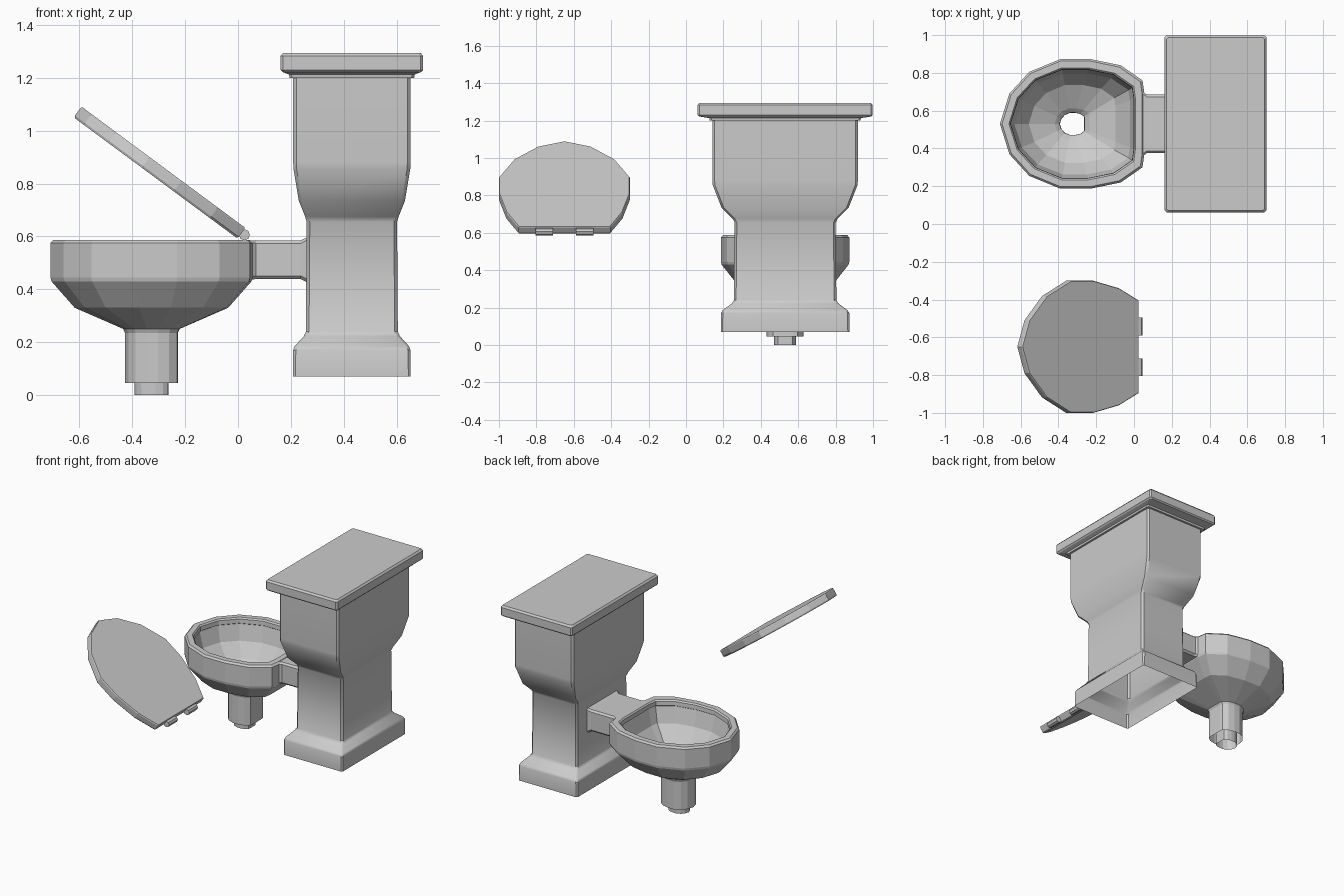
import bpy
import bmesh
import math
from mathutils import Vector

if "Cube" in bpy.data.objects:
    bpy.data.objects.remove(bpy.data.objects["Cube"])


def loft(name, rings, cap_start=False, cap_end=False, smooth=None):
    """Skin a list of closed rings (counter-clockwise about the travel direction)."""
    bm = bmesh.new()
    rows = [[bm.verts.new(p) for p in ring] for ring in rings]
    n = len(rows[0])
    for a, b in zip(rows, rows[1:]):
        for i in range(n):
            j = (i + 1) % n
            bm.faces.new((a[i], a[j], b[j], b[i]))
    if cap_start:
        bm.faces.new(rows[0][::-1])
    if cap_end:
        bm.faces.new(rows[-1])
    mesh = bpy.data.meshes.new(name)
    bm.to_mesh(mesh)
    bm.free()
    ob = bpy.data.objects.new(name, mesh)
    bpy.context.collection.objects.link(ob)
    if smooth:
        bpy.ops.object.select_all(action='DESELECT')
        ob.select_set(True)
        bpy.context.view_layer.objects.active = ob
        bpy.ops.object.shade_smooth_by_angle(angle=math.radians(smooth))
    return ob


def chamfer_rect(hx, hy, c):
    """Counter-clockwise rectangle with cut corners."""
    return [(hx, -hy + c), (hx, hy - c), (hx - c, hy), (-hx + c, hy),
            (-hx, hy - c), (-hx, -hy + c), (-hx + c, -hy), (hx - c, -hy)]


def mirrored(half):
    """Close a half outline, given from the flat end round to the tip, across its axis."""
    return half + [(x, -y) for x, y in half[-2::-1]]


CY = 0.53      # axis of tank and bowl
LID_Y = -0.65  # axis of the separate lid

# Tank with pedestal: one loft, open underneath
tank_sections = [  # z, half width x, half width y, corner cut
    (0.07, 0.222, 0.343, 0.008), (0.17, 0.222, 0.343, 0.010),
    (0.185, 0.216, 0.335, 0.012), (0.222, 0.182, 0.285, 0.012),
    (0.24, 0.174, 0.274, 0.012), (0.655, 0.171, 0.270, 0.012),
    (0.675, 0.177, 0.280, 0.012), (0.735, 0.201, 0.340, 0.012),
    (0.855, 0.221, 0.387, 0.012), (0.88, 0.222, 0.389, 0.012),
    (1.205, 0.222, 0.389, 0.012)]
loft("tank_and_pedestal",
     [[(0.431 + x, CY + y, z) for x, y in chamfer_rect(hx, hy, c)]
      for z, hx, hy, c in tank_sections], cap_end=True, smooth=32)

# Tank cover
cover_sections = [(1.20, 0.236, 0.403, 0.01), (1.213, 0.238, 0.405, 0.01),
                  (1.222, 0.262, 0.460, 0.01), (1.23, 0.270, 0.468, 0.01),
                  (1.283, 0.270, 0.468, 0.01), (1.295, 0.260, 0.458, 0.01)]
loft("tank_cover",
     [[(0.431 + x, CY + y, z) for x, y in chamfer_rect(hx, hy, c)]
      for z, hx, hy, c in cover_sections], cap_start=True, cap_end=True)

# Bowl: outer neck, outside, rim, inside and drain pipe in one skin
outline = mirrored([(0.055, 0.16), (0.045, 0.23), (-0.07, 0.31), (-0.23, 0.343),
                    (-0.39, 0.343), (-0.555, 0.275), (-0.66, 0.16), (-0.71, 0.0)])
BX = -0.328
bowl_sections = [  # z, scale x, scale y
    (0.045, 0.262, 0.287), (0.235, 0.262, 0.287), (0.25, 0.28, 0.305),
    (0.33, 0.76, 0.76), (0.43, 0.99, 0.99), (0.445, 1.0, 1.0),
    (0.575, 1.0, 1.0), (0.587, 0.97, 0.97), (0.587, 0.875, 0.865),
    (0.578, 0.855, 0.84), (0.55, 0.85, 0.835), (0.545, 0.87, 0.855),
    (0.44, 0.80, 0.78), (0.35, 0.60, 0.60), (0.285, 0.24, 0.24),
    (0.265, 0.172, 0.172), (0.0, 0.168, 0.170)]
loft("bowl", [[(BX + (x - BX) * sx, CY + y * sy, z) for x, y in outline]
              for z, sx, sy in bowl_sections])

# Arm joining bowl and tank, slightly flared at both ends
arm_sections = [(0.04, 0.175, 0.078), (0.068, 0.155, 0.073),
                (0.236, 0.155, 0.073), (0.262, 0.168, 0.086)]
loft("connecting_arm",
     [[(px, CY + y, min(0.512 + z, 0.596 if px > 0.2 else 0.584))
       for y, z in chamfer_rect(hy, hz, 0.012)]
      for px, hy, hz in arm_sections])

# Lid: thick tilted slab with flat hinge end
lid_outline = mirrored([(0.0, 0.245), (0.13, 0.31), (0.30, 0.35), (0.45, 0.35),
                        (0.61, 0.268), (0.725, 0.14), (0.772, 0.0)])
tilt = math.radians(36.5)
along = Vector((-math.cos(tilt), 0, math.sin(tilt)))
down = Vector((-math.sin(tilt), 0, -math.cos(tilt)))
hinge_corner = Vector((0.028, LID_Y, 0.632))


def lid_ring(depth, scale):
    return [hinge_corner + along * (0.386 + (s - 0.386) * scale)
            + Vector((0, w * scale, 0)) + down * depth for s, w in lid_outline]


loft("lid", [lid_ring(0.050, 0.985), lid_ring(0.042, 1.0),
             lid_ring(0.006, 1.0), lid_ring(0.0, 0.99)],
     cap_start=True, cap_end=True)

# Hinge barrels on the lid
for side, label in ((-1, "near"), (1, "far")):
    yc = LID_Y + side * 0.108
    circle = [(0.021 * math.cos(math.tau * i / 8), 0.021 * math.sin(math.tau * i / 8))
              for i in range(8)]
    loft("hinge_" + label,
         [[(0.024 + b, y, 0.606 + a) for a, b in circle]
          for y in (yc - 0.047, yc + 0.047)], cap_start=True, cap_end=True)

# Make windings consistent: lids and hinges are closed solids
for ob in bpy.data.objects:
    if ob.name.startswith(("lid", "hinge", "tank_cover")):
        bm = bmesh.new()
        bm.from_mesh(ob.data)
        bmesh.ops.recalc_face_normals(bm, faces=bm.faces)
        bm.to_mesh(ob.data)
        bm.free()
